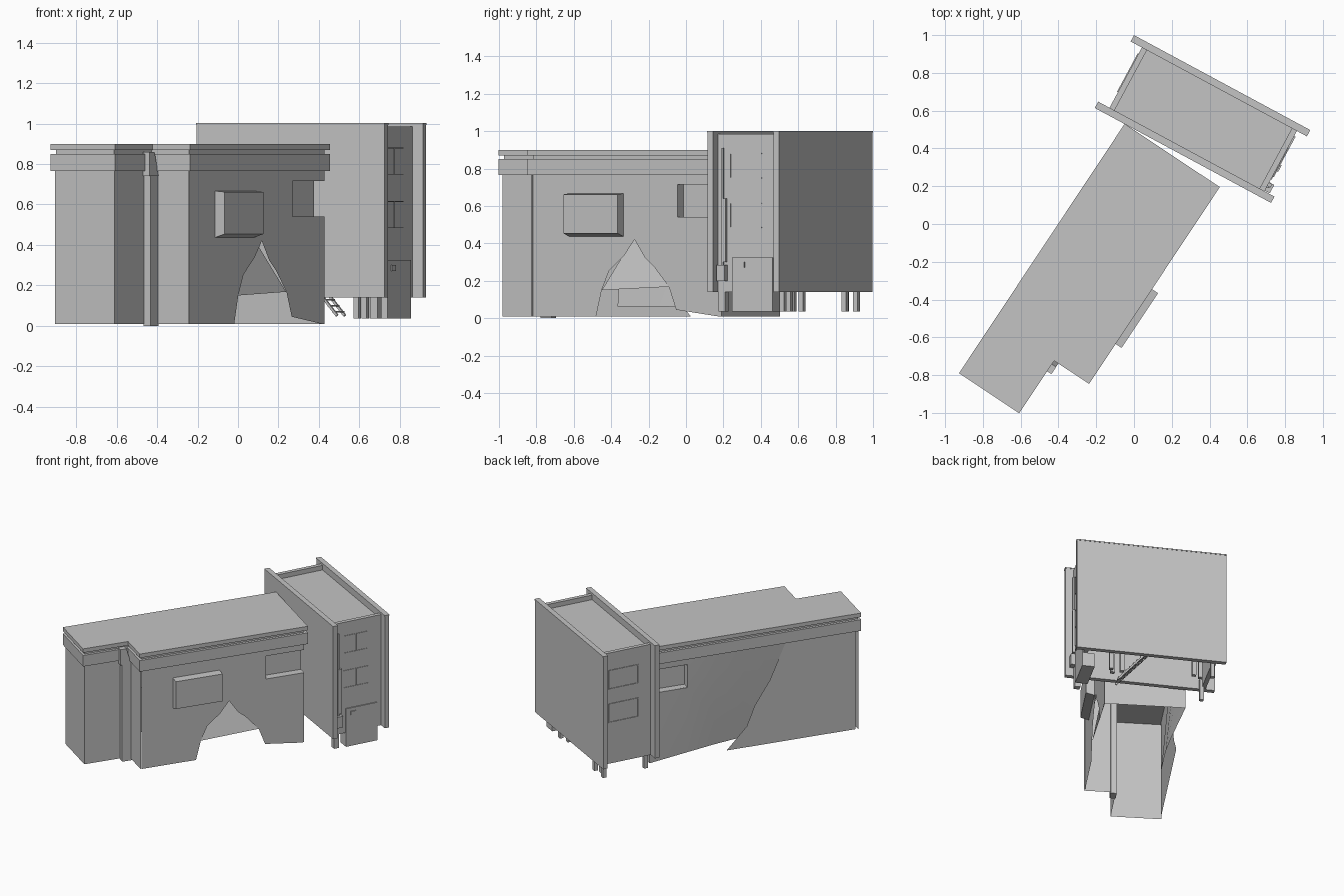
import bpy, bmesh, math
from mathutils import Matrix, Vector

old = bpy.data.objects.get("Cube")
if old:
    bpy.data.objects.remove(old, do_unlink=True)

grey = bpy.data.materials.new("plain grey")
grey.use_nodes = True
grey.diffuse_color = (0.55, 0.55, 0.55, 1)
grey.node_tree.nodes["Principled BSDF"].inputs["Base Color"].default_value = grey.diffuse_color


def frame(x, y, degrees):
    return Matrix.Translation((x, y, 0)) @ Matrix.Rotation(math.radians(degrees), 4, "Z")


# Local frames: x runs across the hall and y along it; x runs along the tower
HALL = frame(-0.92, -0.78, -33.6)
TOWER = frame(-0.205, 0.615, -28.3)


def finish(name, bm, place):
    bmesh.ops.recalc_face_normals(bm, faces=bm.faces)
    mesh = bpy.data.meshes.new(name)
    bm.to_mesh(mesh)
    bm.free()
    mesh.materials.append(grey)
    ob = bpy.data.objects.new(name, mesh)
    ob.matrix_world = place
    bpy.context.collection.objects.link(ob)
    return ob


def sheet(name, place, *polygons):
    """Open surface made of a few polygons."""
    bm = bmesh.new()
    for poly in polygons:
        bm.faces.new([bm.verts.new(p) for p in poly])
    bmesh.ops.remove_doubles(bm, verts=bm.verts, dist=0.0005)
    return finish(name, bm, place)


def prism(name, place, outline, z0, z1):
    bm = bmesh.new()
    base = bm.faces.new([bm.verts.new((x, y, z0)) for x, y in outline])
    out = bmesh.ops.extrude_face_region(bm, geom=[base])
    for v in out["geom"]:
        if isinstance(v, bmesh.types.BMVert):
            v.co.z = z1
    return finish(name, bm, place)


def box(name, place, x, y, z):
    return prism(name, place, [(x[0], y[0]), (x[1], y[0]), (x[1], y[1]), (x[0], y[1])], *z)


def beam(name, place, a, b, w):
    """Square bar between two points."""
    a, b = Vector(a), Vector(b)
    bm = bmesh.new()
    bmesh.ops.create_cube(bm, size=1)
    turn = (b - a).to_track_quat("Z", "Y").to_matrix().to_4x4()
    bm.transform(Matrix.Translation((a + b) / 2) @ turn @ Matrix.Diagonal((w, w, (b - a).length, 1)))
    return finish(name, bm, place)


# ---- Long hall: stacked eaves following the stepped plan ----
LOW, TOP = 0.01, 0.765


def plan(i):
    return [(i, i - 0.012), (0.383 - i, i - 0.012), (0.383 - i, 0.322 + i), (0.605 - i, 0.322 + i),
            (0.605 - i, 1.573 - i), (i, 1.573 - i)]


prism("hall_eaves_band", HALL, plan(0), TOP, 0.85)
prism("hall_eaves_neck", HALL, plan(0.02), 0.85, 0.87)
prism("hall_roof", HALL, plan(0), 0.87, 0.90)

# Hall walls, open underneath
W0, W1 = 0.54, 0.715          # corner window heights
NEAR, FAR, STEP, END, WIN = 0.02, 0.585, 0.342, 1.553, 1.27
DEEP = 0.06                   # window recess depth


def upright(a, b):
    return [(*a, LOW), (*b, LOW), (*b, TOP), (*a, TOP)]


p = plan(0.015)
sheet("hall_front_walls", HALL, upright(p[0], p[1]), upright(p[1], p[2]), upright(p[2], p[3]))

# Broken side wall: jagged breach in its foot and a notch for the corner window
breach = [(0.748, LOW), (0.784, 0.15), (0.832, 0.255), (0.928, 0.335), (0.995, 0.42),
          (1.06, 0.325), (1.12, 0.275), (1.215, 0.168), (1.262, 0.045)]
side = [(STEP, LOW)] + breach + [(1.528, LOW), (END, LOW), (END, W0), (WIN, W0),
                                 (WIN, W1), (END, W1), (END, TOP), (STEP, TOP)]
sheet("hall_side_wall", HALL, [(FAR, u, z) for u, z in side])
# Slab leaning inwards behind the breach
sheet("breach_panel", HALL, [(FAR - 0.002, 0.784, 0.15), (FAR - 0.002, 1.215, 0.168),
                             (FAR - 0.09, 1.06, 0.43), (FAR - 0.09, 0.93, 0.43)])

# End wall, notched at both corners by the windows
mid_a, mid_b = NEAR + DEEP, FAR - DEEP
end = [(NEAR, LOW), (FAR, LOW), (FAR, W0), (mid_b, W0), (mid_b, W1), (FAR, W1), (FAR, TOP),
       (NEAR, TOP), (NEAR, W1), (mid_a, W1), (mid_a, W0), (NEAR, W0)]
sheet("hall_end_wall", HALL, [(x, END, z) for x, z in end])

# Recessed corner windows
for label, outer, inner in (("right", FAR, mid_b), ("left", NEAR, mid_a)):
    sheet(label + "_window_recess", HALL,
          [(inner, WIN, W0), (inner, END, W0), (inner, END, W1), (inner, WIN, W1)],
          [(inner, WIN, W0), (outer, WIN, W0), (outer, WIN, W1), (inner, WIN, W1)],
          [(inner, WIN, W0), (inner, END, W0), (outer, END, W0), (outer, WIN, W0)],
          [(inner, WIN, W1), (inner, END, W1), (outer, END, W1), (outer, WIN, W1)])

# Torn wall on the other side: a flat part, and a part bent inwards and lifted at its foot
torn = [(NEAR, LOW), (0.98, LOW), (0.83, 0.17), (0.77, 0.32), (0.66, 0.49), (0.55, 0.74),
        (0.55, TOP), (NEAR, TOP)]
sheet("torn_wall", HALL, [(NEAR, u, z) for u, z in torn])


def bent(u, z):
    fall = min(1, (END - u) / 0.65)
    low = 1 - z / TOP
    return (NEAR + 0.06 * fall * low, u, z + 0.055 * fall * low ** 3)


us, zs = [0.55, 0.7, 0.85, 1.06, WIN, END], [LOW, 0.27, W0, W1, TOP]
cells = [[bent(a, c), bent(b, c), bent(b, d), bent(a, d)]
         for a, b in zip(us, us[1:]) for c, d in zip(zs, zs[1:]) if (a, c) != (WIN, W0)]
bent_wall = sheet("bent_wall", HALL, *cells)
bent_wall.data.shade_smooth()

# Bay on the side wall, sloping underneath
bay = box("wall_bay", HALL, (0.57, 0.643), (0.576, 0.924), (0.432, 0.668))
for v in bay.data.vertices:
    if v.co.x > 0.6:
        v.co.z += 0.022 if v.co.z < 0.5 else -0.006

# Drainpipe in the inner corner
box("drainpipe", HALL, (0.363, 0.405), (0.27, 0.342), (0, TOP))
hopper = box("drainpipe_head", HALL, (0.37, 0.41), (0.255, 0.335), (0.74, 0.86))
for v in hopper.data.vertices:
    if v.co.z > 0.8 and v.co.y > 0.3:
        v.co.y -= 0.035

# ---- Tower: two long side slabs with a hollow core between them ----
LONG, DEPTH, SLAB = 1.056, 0.434, 0.034
C0, C1 = 0.066, 0.998
for label, y in (("front", 0), ("back", DEPTH - SLAB)):
    box(label + "_slab", TOWER, (0, LONG), (y, y + SLAB), (0.14, 0.994))
    box(label + "_slab_cap", TOWER, (-0.002, LONG + 0.002), (y - 0.002, y + SLAB + 0.002), (0.994, 1.002))
inside = (SLAB, DEPTH - SLAB)
box("tower_roof", TOWER, (C0, C1), inside, (0.93, 0.95))
for label, x in (("left", C0), ("right", C1 - 0.03)):
    box(label + "_end_wall", TOWER, (x, x + 0.03), inside, (0.14, 0.985))

# Entrance under the right end
box("entrance_block", TOWER, (C1 - 0.08, C1), (0.124, 0.368), (0.035, 0.14))
box("entrance_panel", TOWER, (C1, C1 + 0.008), (0.124, 0.368), (0.035, 0.325))
box("entrance_keypad", TOWER, (C1, C1 + 0.015), (0.16, 0.2), (0.27, 0.3))
box("entrance_post", TOWER, (C1 - 0.04, C1), (0.036, 0.075), (0.035, 0.14))

# Right end windows: frames round two panes
for z0, z1 in ((0.75, 0.88), (0.485, 0.615)):
    for y in (0.108, 0.206):
        box("right_window_upright", TOWER, (C1, C1 + 0.004), (y, y + 0.004), (z0, z1))
    for z in (z0, z1):
        box("right_window_rail", TOWER, (C1, C1 + 0.004), (0.108, 0.3), (z - 0.002, z + 0.002))

# Left end windows: single wide frames
for z0, z1 in ((0.71, 0.85), (0.455, 0.595)):
    for y in (0.13, 0.355):
        box("left_window_upright", TOWER, (C0 - 0.005, C0), (y, y + 0.005), (z0, z1))
    for z in (z0, z1):
        box("left_window_rail", TOWER, (C0 - 0.005, C0), (0.13, 0.36), (z - 0.003, z + 0.003))

# Service pipe and boxes on the right end
box("service_pipe", TOWER, (C1, C1 + 0.012), (0.06, 0.07), (0.28, 0.91))
box("service_sleeve", TOWER, (C1, C1 + 0.018), (0.066, 0.088), (0.3, 0.64))
box("meter_box", TOWER, (C1, C1 + 0.03), (0.04, 0.09), (0.2, 0.285))

# Legs under the walls
for x, y in ((0.72, 0.34), (0.78, 0.31), (0.8, 0.36), (0.09, 0.385), (0.17, 0.36), (0.22, 0.385),
             (0.1, 0.06)):
    box("leg", TOWER, (x - 0.014, x + 0.014), (y - 0.014, y + 0.014), (0.035, 0.2))

# Stair inside the open core
for y in (0.13, 0.21):
    beam("stair_stringer", TOWER, (0.5, y, 0.3), (0.72, y, 0.05), 0.012)
for i in range(8):
    x, z = 0.51 + i * 0.026, 0.275 - i * 0.03
    box("stair_tread", TOWER, (x, x + 0.025), (0.13, 0.21), (z, z + 0.008))
